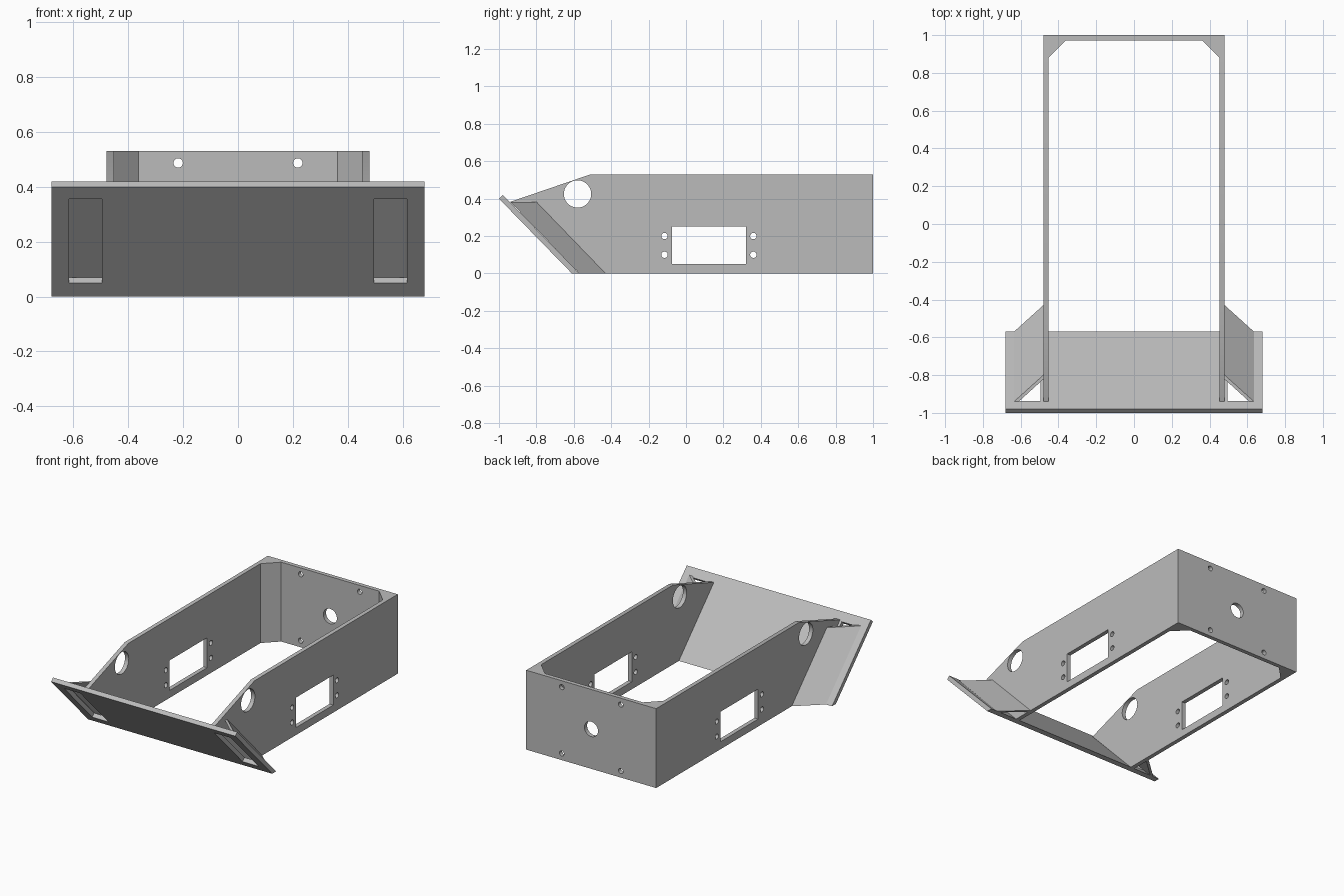
import bpy, bmesh
from math import pi
from mathutils import Vector, Matrix

old = bpy.data.objects.get("Cube")
if old:
    bpy.data.objects.remove(old, do_unlink=True)

grey = bpy.data.materials.new("plain grey")
grey.use_nodes = True
grey.diffuse_color = (0.5, 0.5, 0.5, 1)
grey.node_tree.nodes["Principled BSDF"].inputs["Base Color"].default_value = (0.5, 0.5, 0.5, 1)


def finish(name, bm):
    bmesh.ops.recalc_face_normals(bm, faces=bm.faces)
    mesh = bpy.data.meshes.new(name)
    bm.to_mesh(mesh)
    bm.free()
    mesh.materials.append(grey)
    obj = bpy.data.objects.new(name, mesh)
    bpy.context.collection.objects.link(obj)
    return obj


def prism(name, outline, sweep):
    """Sweep a closed 3D outline along a vector."""
    bm = bmesh.new()
    face = bm.faces.new([bm.verts.new(p) for p in outline])
    ext = bmesh.ops.extrude_face_region(bm, geom=[face], use_keep_orig=True)
    verts = [v for v in ext["geom"] if isinstance(v, bmesh.types.BMVert)]
    bmesh.ops.translate(bm, verts=verts, vec=Vector(sweep))
    return finish(name, bm)


def rod(center, radius, axis, length, sides=48):
    bm = bmesh.new()
    turn = Matrix.Rotation(pi / 2, 4, "Y" if axis == "X" else "X")
    bmesh.ops.create_cone(bm, cap_ends=True, segments=sides, radius1=radius,
                          radius2=radius, depth=length,
                          matrix=Matrix.Translation(center) @ turn)
    return finish("hole_cutter", bm)


def cut(obj, cutters):
    """Subtract the cutters, bake the result and discard them."""
    for c in cutters:
        c.hide_render = True
        mod = obj.modifiers.new("cut", "BOOLEAN")
        mod.operation, mod.solver, mod.object = "DIFFERENCE", "EXACT", c
    bpy.context.view_layer.update()
    graph = bpy.context.evaluated_depsgraph_get()
    baked = bpy.data.meshes.new_from_object(obj.evaluated_get(graph))
    obj.modifiers.clear()
    obj.data = baked
    obj.data.materials.clear()
    obj.data.materials.append(grey)
    for c in cutters:
        bpy.data.objects.remove(c, do_unlink=True)
    bpy.context.view_layer.objects.active = obj
    bpy.ops.object.select_all(action="DESELECT")
    obj.select_set(True)
    bpy.ops.object.shade_smooth_by_angle(angle=0.5)


W, T, H = 0.48, 0.028, 0.53          # half width, wall thickness, height
side_profile = [(-0.57, 0), (-0.94, 0.383), (-0.51, H), (1, H), (1, 0)]
window = [(-0.075, 0.05), (0.32, 0.05), (0.32, 0.25), (-0.075, 0.25)]

for side, s in (("left", 1), ("right", -1)):
    # Side wall with wheel hole, window and screw holes
    wall = prism(side + "_wall", [(s * W, y, z) for y, z in side_profile], (-s * T, 0, 0))
    x = s * W
    cutters = [prism("window_cutter", [(x - 0.1, y, z) for y, z in window], (0.2, 0, 0)),
               rod((x, -0.58, 0.425), 0.073, "X", 0.2)]
    cutters += [rod((x, y, z), 0.017, "X", 0.2, 24) for y in (-0.115, 0.36) for z in (0.1, 0.2)]
    cut(wall, cutters)

    # Corner gusset at the back
    a, b = W - T, 1 - T
    prism(side + "_corner_gusset",
          [(s * a, b, 0), (s * a, b - 0.09, 0), (s * (a - 0.09), b, 0)], (0, 0, H))

    # Slanted brace wing, open behind the front plate slot
    wing = [(W, -0.43), (0.635, -0.57), (0.61, -0.57), (W, -0.452)]
    prism(side + "_brace_wing", [(s * px, py, 0) for px, py in wing], (0, -0.37, 0.383))

# Back wall with centre hole and four screw holes
back = prism("back_wall", [(-W + T, 1, 0), (W - T, 1, 0), (W - T, 1, H), (-W + T, 1, H)], (0, -T, 0))
cut(back, [rod((0, 1, H / 2), 0.05, "Y", 0.2)] +
    [rod((x, 1, z), 0.017, "Y", 0.2, 24) for x in (-0.218, 0.218) for z in (0.044, 0.487)])

# Slanted front plate with two slots cut square to its face
plate_profile = [(-1, 0.4), (-0.98, 0.42), (-0.57, 0), (-0.61, 0)]
plate = prism("front_plate", [(-0.68, y, z) for y, z in plate_profile], (1.36, 0, 0))
slots = []
for s in (1, -1):
    low, high = (-0.659, 0.05), (-0.956, 0.355)
    d = 0.06
    outline = [(low[0] - d, low[1] - d), (low[0] + d, low[1] + d),
               (high[0] + d, high[1] + d), (high[0] - d, high[1] - d)]
    slots.append(prism("slot_cutter", [(s * 0.495, y, z) for y, z in outline], (s * 0.12, 0, 0)))
cut(plate, slots)
